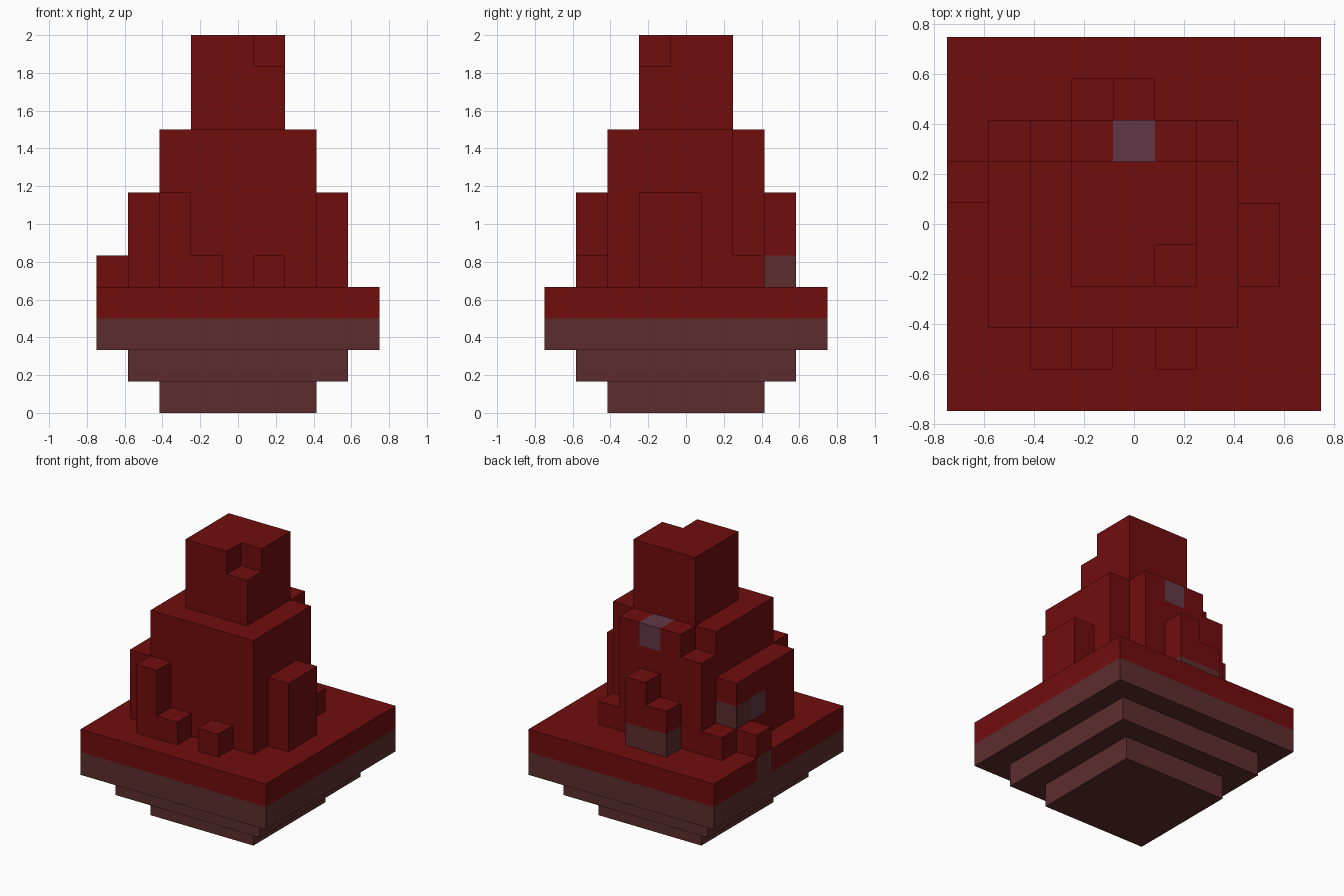
import bpy
import bmesh
from mathutils import Matrix, Vector

cube = bpy.data.objects.get("Cube")
if cube:
    bpy.data.objects.remove(cube, do_unlink=True)

CELL = 1 / 6  # the whole model sits on a cubic grid


def make_material(name, rgb):
    mat = bpy.data.materials.new(name)
    mat.use_nodes = True
    colour = (*rgb, 1)
    mat.diffuse_color = colour
    mat.node_tree.nodes["Principled BSDF"].inputs["Base Color"].default_value = colour
    return mat


RED = make_material("deep red", (0.165, 0.004, 0.004))
BROWN = make_material("dull brown", (0.108, 0.027, 0.027))
PURPLE = make_material("dusky purple", (0.119, 0.039, 0.063))


def block(name, mat, *boxes):
    """One object from boxes given as inclusive cell ranges on x, y and layer."""
    bm = bmesh.new()
    for xs, ys, layers in boxes:
        low = Vector((xs[0] - 0.5, ys[0] - 0.5, layers[0])) * CELL
        high = Vector((xs[1] + 0.5, ys[1] + 0.5, layers[1] + 1)) * CELL
        matrix = Matrix.Translation((low + high) / 2) @ Matrix.Diagonal((*(high - low), 1))
        bmesh.ops.create_cube(bm, size=1, matrix=matrix)
    mesh = bpy.data.meshes.new(name)
    bm.to_mesh(mesh)
    bm.free()
    mesh.materials.append(mat)
    bpy.context.collection.objects.link(bpy.data.objects.new(name, mesh))


# Stepped foot, widening upwards
for layer, (name, r) in enumerate((("foot_bottom", 2), ("foot_middle", 3), ("foot_rim", 4))):
    block(name, BROWN, ((-r, r), (-r, r), (layer, layer)))

# Red platform with one brown cell in its right edge
block("platform", RED,
      ((-4, 4), (-4, 0), (3, 3)),
      ((-3, 4), (1, 1), (3, 3)),
      ((-4, 4), (2, 4), (3, 3)))
block("platform_patch", BROWN, ((-4, -4), (1, 1), (3, 3)))

# Main body with a broken back row
block("body", RED, ((-2, 2), (-2, 1), (4, 8)))
block("body_back", RED,
      ((-2, -2), (2, 2), (4, 7)),
      ((-1, -1), (2, 2), (4, 8)),
      ((0, 0), (2, 2), (4, 7)),
      ((1, 1), (2, 2), (4, 8)),
      ((2, 2), (2, 2), (4, 4)))
block("body_back_patch", PURPLE, ((0, 0), (2, 2), (8, 8)))

# Tower with a notched top corner
block("tower", RED,
      ((-1, 1), (-1, 1), (9, 10)),
      ((-1, 0), (-1, 1), (11, 11)),
      ((1, 1), (0, 1), (11, 11)))

# Front lumps
block("front_pillar", RED, ((-2, -2), (-3, -3), (4, 6)))
block("front_step", RED, ((-1, -1), (-3, -3), (4, 4)))
block("front_lump", RED, ((1, 1), (-3, -3), (4, 4)))

# Left buttress
block("left_buttress", RED, ((3, 3), (-1, 0), (4, 6)))

# Right shoulder with two coloured cells and low lumps behind
block("right_shoulder", RED,
      ((-3, -3), (-2, 1), (4, 4)),
      ((-3, -3), (-2, -1), (5, 5)),
      ((-3, -3), (-2, 1), (6, 6)))
block("right_shoulder_brown_patch", BROWN, ((-3, -3), (1, 1), (5, 5)))
block("right_shoulder_purple_patch", PURPLE, ((-3, -3), (0, 0), (5, 5)))
block("right_back_lump", RED, ((-3, -3), (2, 2), (4, 4)))
block("right_edge_lump", RED, ((-4, -4), (1, 1), (4, 4)))

# Back pillar on a brown base
block("back_pillar_base", BROWN, ((-1, 0), (3, 3), (4, 4)))
block("back_pillar", RED,
      ((0, 0), (3, 3), (5, 6)),
      ((-1, -1), (3, 3), (5, 5)))
